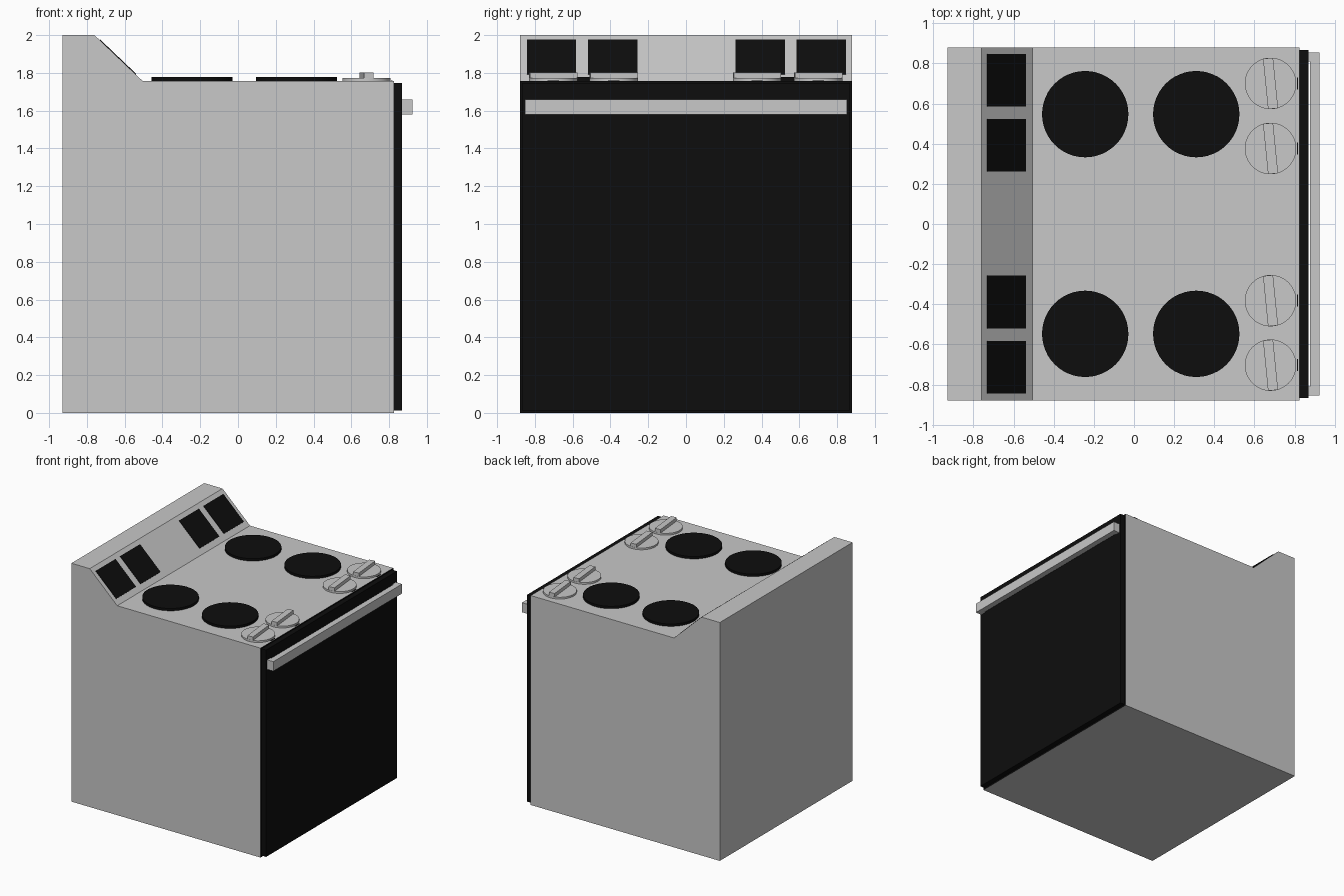
import bpy, bmesh, math
from mathutils import Vector, Matrix

if "Cube" in bpy.data.objects:
    bpy.data.objects.remove(bpy.data.objects["Cube"])


def material(name, v):
    m = bpy.data.materials.new(name)
    m.diffuse_color = (v, v, v, 1)
    m.use_nodes = True
    m.node_tree.nodes["Principled BSDF"].inputs["Base Color"].default_value = m.diffuse_color
    return m


GREY = material("light_grey_enamel", 0.58)
BLACK = material("black_glass", 0.004)


def finish(name, bm, *mats):
    bmesh.ops.recalc_face_normals(bm, faces=bm.faces)
    me = bpy.data.meshes.new(name)
    bm.to_mesh(me)
    bm.free()
    for m in mats:
        me.materials.append(m)
    ob = bpy.data.objects.new(name, me)
    bpy.context.collection.objects.link(ob)
    return ob


def prism(name, profile, y0, y1, *mats, rule=None):
    """Extrude an (x, z) profile along y."""
    bm = bmesh.new()
    f = bm.faces.new([bm.verts.new((x, y0, z)) for x, z in profile])
    ext = bmesh.ops.extrude_face_region(bm, geom=[f])["geom"]
    verts = [g for g in ext if isinstance(g, bmesh.types.BMVert)]
    bmesh.ops.translate(bm, verts=verts, vec=(0, y1 - y0, 0))
    bmesh.ops.recalc_face_normals(bm, faces=bm.faces)
    if rule:
        for f in bm.faces:
            f.normal_update()
            f.material_index = rule(f)
    return finish(name, bm, *mats)


def box(name, x0, x1, y0, y1, z0, z1, mat):
    return prism(name, [(x0, z0), (x1, z0), (x1, z1), (x0, z1)], y0, y1, mat)


def disc(name, x, y, z0, z1, r, mat):
    bm = bmesh.new()
    bmesh.ops.create_cone(bm, cap_ends=True, segments=48, radius1=r, radius2=r,
                          depth=z1 - z0,
                          matrix=Matrix.Translation((x, y, (z0 + z1) / 2)))
    ob = finish(name, bm, mat)
    bpy.context.view_layer.objects.active = ob
    ob.select_set(True)
    bpy.ops.object.shade_smooth_by_angle(angle=math.radians(30))
    ob.select_set(False)


TOP = 1.757

# Body with sloped back panel; the door side is black
prism("stove_body",
      [(-0.93, 0), (0.825, 0), (0.825, TOP), (-0.505, TOP), (-0.76, 2), (-0.93, 2)],
      -0.88, 0.88, GREY, BLACK, rule=lambda f: int(f.normal.x > 0.9))

# Oven door and its handle
box("oven_door", 0.825, 0.868, -0.867, 0.867, 0.012, 1.747, BLACK)
box("door_handle", 0.876, 0.925, -0.853, 0.853, 1.58, 1.66, GREY)
for s, side in ((-1, "left"), (1, "right")):
    y0, y1 = sorted((s * 0.81, s * 0.853))
    box("handle_mount_" + side, 0.867, 0.877, y0, y1, 1.58, 1.66, GREY)

# Burners
for x in (-0.243, 0.31):
    for y in (-0.547, 0.547):
        disc("burner", x, y, TOP - 0.002, 1.777, 0.215, BLACK)

# Knobs with slightly turned grips and small marks in front
for y in (-0.703, -0.382, 0.376, 0.7):
    disc("knob_base", 0.68, y, TOP - 0.002, 1.772, 0.128, GREY)
    grip = box("knob_grip", -0.025, 0.025, -0.126, 0.126, 0, 0.031, GREY)
    grip.matrix_world = (Matrix.Translation((0.68, y, 1.77))
                         @ Matrix.Rotation(math.radians(5.7), 4, 'Z'))
    box("knob_mark", 0.811, 0.817, y - 0.03, y + 0.03, TOP - 0.001, TOP + 0.002, BLACK)

# Dark display plates lying on the sloped panel
a, b = Vector((-0.76, 2)), Vector((-0.505, TOP))
d = b - a
n = Vector((-d.y, d.x)).normalized() * 0.004
p, q = a + d * 0.11, a + d * 0.86
for y0, y1 in ((-0.843, -0.582), (-0.52, -0.257), (0.262, 0.523), (0.585, 0.847)):
    prism("display_plate", [tuple(v) for v in (p - n * 0.3, q - n * 0.3, q + n, p + n)],
          y0, y1, BLACK)
